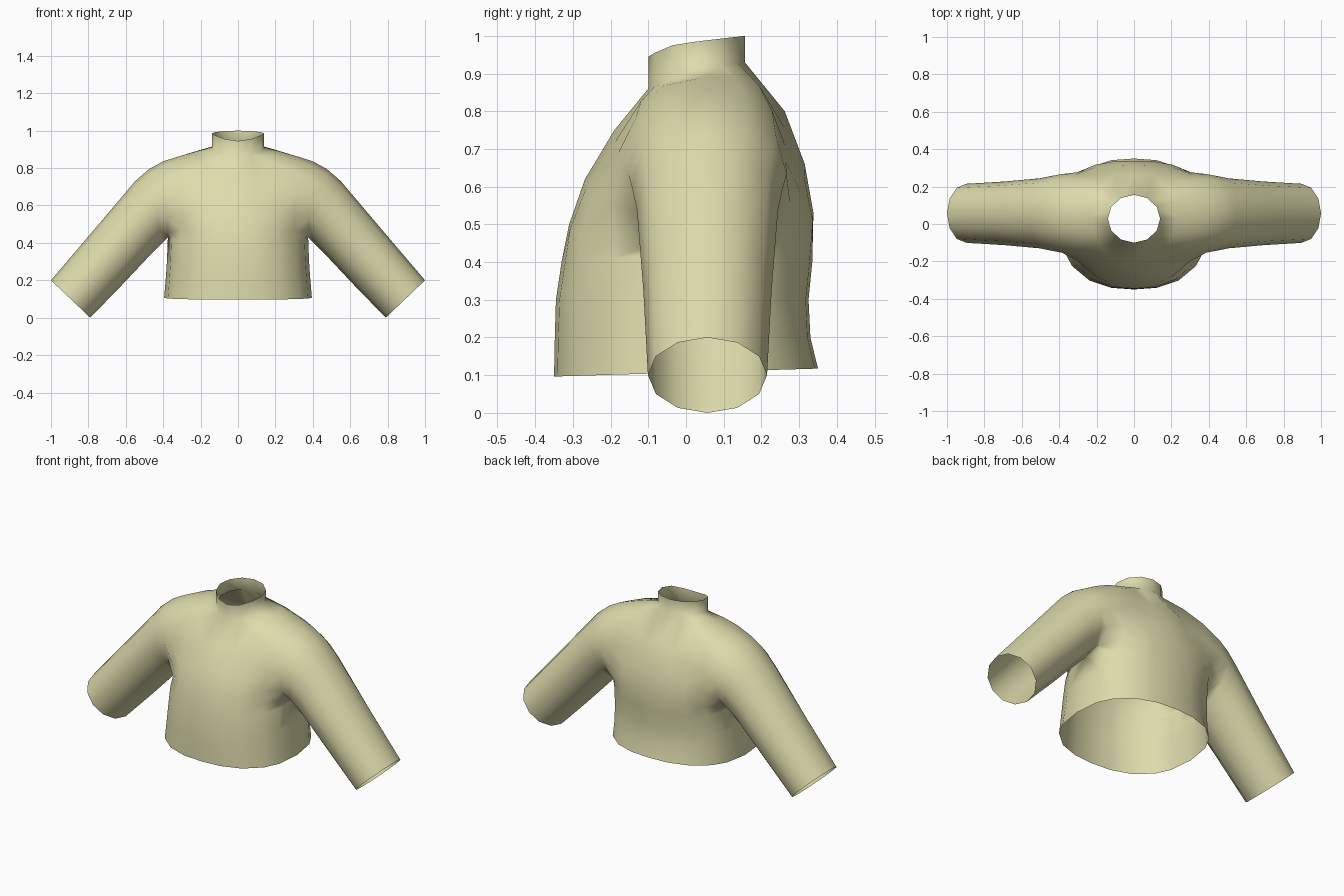
import bpy, bmesh
from math import sin, cos, radians, pi
from mathutils import Vector as V

if "Cube" in bpy.data.objects:
    bpy.data.objects.remove(bpy.data.objects["Cube"])

COLS = [0, 14, 33, 54, 70, 90]            # torso column angles, centre to side
# centre-line profile (y, z), bottom of the chest panel up to the neck base
PROFILE = {-1: [(-.33, .40), (-.31, .50), (-.268, .62), (-.19, .75)],
           1: [(.335, .40), (.338, .53), (.315, .66), (.262, .80)]}
# torso rings below the armpit: z, half width, front y, back y, side y
TORSO = [(.107, .395, -.35, .35, .0), (.2, .387, -.348, .33, .02),
         (.3, .38, -.345, .325, .035), (.40, .375, -.33, .335, .05)]
# sleeve rings: top x, z, bottom x, z, half depth
SLEEVE = [(.40, .836, .375, .43, .21), (.475, .795, .405, .40, .20),
          (.55, .73, .46, .345, .187), (.77, .47, .62, .175, .17),
          (1.0, .20, .79, .0, .158)]

bm = bmesh.new()


def face(*pts):
    uniq = []
    for p in pts:
        if all((p - q).length > 1e-4 for q in uniq):
            uniq.append(p)
    if len(uniq) > 2:
        bm.faces.new([bm.verts.new(p) for p in uniq])


def strip(a, b):
    for i in range(len(a) - 1):
        face(a[i], a[i + 1], b[i + 1], b[i])


def torso_row(i, s):
    z, w, front, back, side = TORSO[i]
    edge = front if s < 0 else back
    row = []
    for deg in COLS:
        a = radians(deg)
        x = w * sin(a) ** .833
        y = side + (edge - side) * max(cos(a), 0) ** .833 if deg < 90 else side
        dz = .03 * y if i == 0 else (.03 * (deg / 90) ** 2 if i == 3 else 0)
        row.append(V((x, y, z + dz)))
    return row


def sleeve_point(i, k, s):
    """Point k of 6 from the underside to the top of a sleeve ring."""
    tx, tz, bx, bz, d = SLEEVE[i]
    a = k * pi / 6
    c = cos(a)
    return V(((tx + bx) / 2 - c * (tx - bx) / 2,
              .057 + s * d * (sin(a) if k < 6 else 0),
              (tz + bz) / 2 - c * (tz - bz) / 2))


def neck_point(k, s, top):
    """Point k of 3 from the centre line to the side of the collar."""
    a = k * pi / 6
    c = cos(a) if k < 3 else 0
    y = .028 + s * .128 * c
    if top:
        z = .985 + (.015 if s > 0 else -.04 * c) * c
    else:
        z = .91 + (.02 if s > 0 else -.05) * c
    return V((.14 * sin(a), y, z))


for s in (-1, 1):
    # lower torso
    rows = [torso_row(i, s) for i in range(4)]
    for a, b in zip(rows, rows[1:]):
        strip(a, b)

    # chest or back panel beside the armhole
    panel = [rows[3][:5]]
    for i, power in ((1, 3.5), (2, 3), (3, 2.4)):
        y0, z0 = PROFILE[s][i]
        end = sleeve_point(0, i, s)
        row = []
        for t in (0, .27, .55, .8, 1):
            row.append(V((end.x * t, y0 + (end.y - y0) * t ** power,
                          z0 + (end.z - z0) * t)))
        panel.append(row)
    # rows running from the collar out to the shoulder
    for i, bulge_y, bulge_z in ((4, .025, .005), (5, .01, .012), (6, 0, .003)):
        a, b = neck_point(i - 3, s, False), sleeve_point(0, i, s)
        row = [neck_point(0, s, False)] if i == 4 else [None]
        for t in (0, 1 / 3, 2 / 3, 1):
            k = 4 * t * (1 - t)
            row.append(a.lerp(b, t) + V((0, s * bulge_y * k, bulge_z * k)))
        panel.append(row)
    for i in range(6):
        first = 0 if i < 4 else 1
        strip(panel[i][first:], panel[i + 1][first:])
    # underarm gusset
    face(rows[3][4], rows[3][5], sleeve_point(0, 1, s))

    # sleeve
    rings = [[sleeve_point(i, k, s) for k in range(7)] for i in range(len(SLEEVE))]
    rings[0][0] = rows[3][5]
    for a, b in zip(rings, rings[1:]):
        strip(a, b)

    # standing collar
    strip([neck_point(k, s, False) for k in range(4)],
          [neck_point(k, s, True) for k in range(4)])

bmesh.ops.remove_doubles(bm, verts=bm.verts, dist=.0005)
bmesh.ops.recalc_face_normals(bm, faces=bm.faces)
front = min(bm.faces, key=lambda f: f.calc_center_median().y)
if front.normal.y > 0:
    bmesh.ops.reverse_faces(bm, faces=bm.faces)
for f in bm.faces:
    f.smooth = True

mesh = bpy.data.meshes.new("sweater")
bm.to_mesh(mesh)
bm.free()
sweater = bpy.data.objects.new("sweater", mesh)
bpy.context.collection.objects.link(sweater)
mirror = sweater.modifiers.new("mirror", 'MIRROR')
mirror.use_axis[0] = True
mirror.merge_threshold = .001

cloth = bpy.data.materials.new("pale khaki cloth")
cloth.diffuse_color = (.73, .71, .41, 1)
cloth.use_nodes = True
cloth.node_tree.nodes["Principled BSDF"].inputs["Base Color"].default_value = cloth.diffuse_color
mesh.materials.append(cloth)
